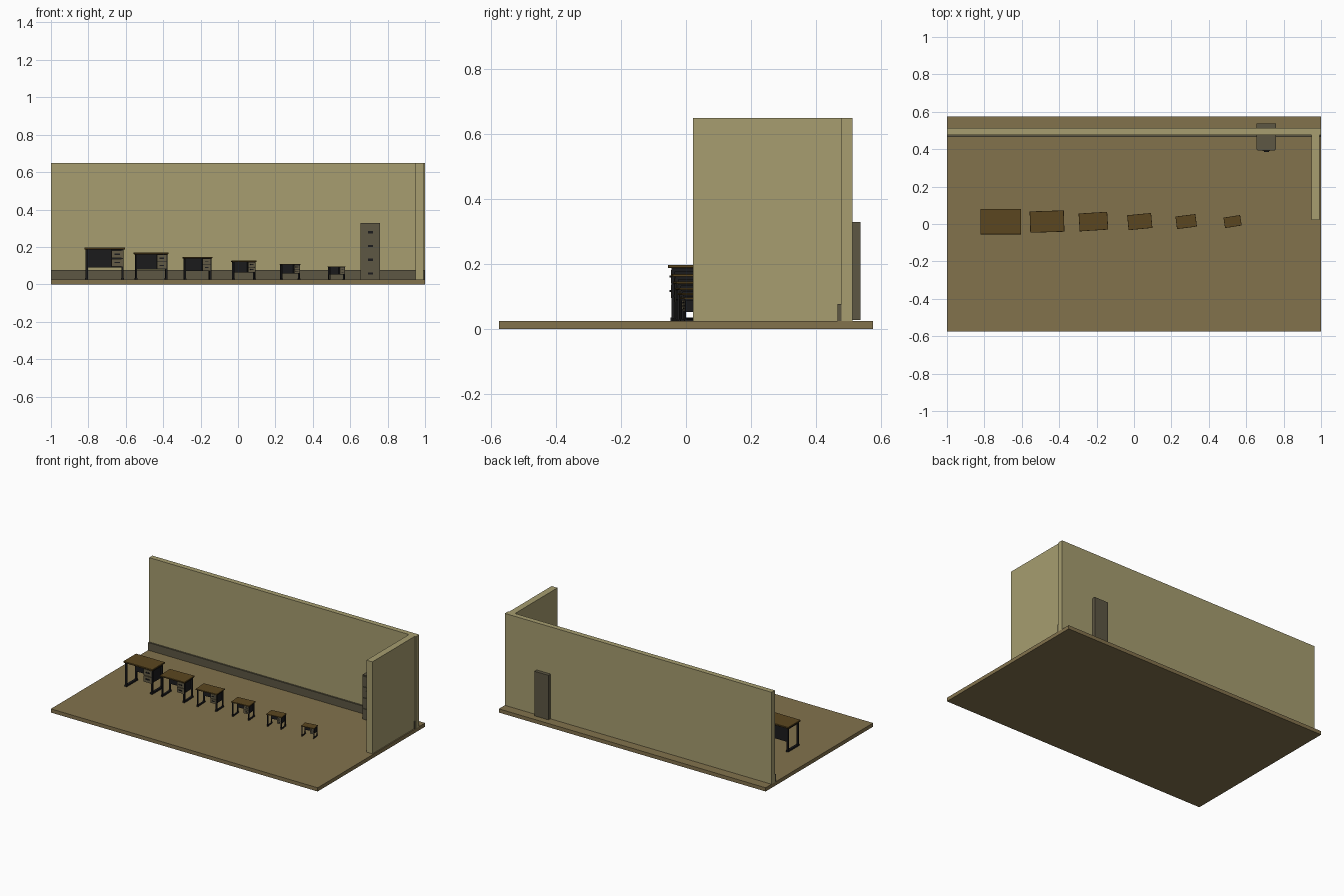
import bpy, bmesh, math
from mathutils import Matrix, Vector

if "Cube" in bpy.data.objects:
    bpy.data.objects.remove(bpy.data.objects["Cube"])


def material(name, rgb):
    m = bpy.data.materials.new(name)
    m.diffuse_color = (*rgb, 1)
    m.use_nodes = True
    m.node_tree.nodes["Principled BSDF"].inputs["Base Color"].default_value = m.diffuse_color
    return m


FLOOR = material("floor_tan", (0.225, 0.168, 0.073))
WALL = material("wall_cream", (0.385, 0.34, 0.162))
METAL = material("cabinet_grey", (0.11, 0.095, 0.057))
WOOD = material("desk_wood", (0.105, 0.062, 0.014))
DRAWER = material("drawer_grey", (0.125, 0.105, 0.06))
BLACK = material("black_steel", (0.011, 0.011, 0.012))


def boxes(name, mat, spans, matrix=Matrix(), bevel=0):
    """One object from boxes given as (x0, x1, y0, y1, z0, z1)."""
    bm = bmesh.new()
    for x0, x1, y0, y1, z0, z1 in spans:
        size = Matrix.Diagonal((x1 - x0, y1 - y0, z1 - z0, 1))
        place = Matrix.Translation(((x0 + x1) / 2, (y0 + y1) / 2, (z0 + z1) / 2))
        bmesh.ops.create_cube(bm, size=1, matrix=place @ size)
    if bevel:
        bmesh.ops.bevel(bm, geom=bm.edges[:], offset=bevel, segments=1, affect='EDGES')
    me = bpy.data.meshes.new(name)
    bm.to_mesh(me)
    bm.free()
    me.materials.append(mat)
    ob = bpy.data.objects.new(name, me)
    ob.matrix_world = matrix
    bpy.context.collection.objects.link(ob)
    return ob


# Room shell
G = 0.025
boxes("floor", FLOOR, [(-1, 1, -0.575, 0.575, 0, G)])
boxes("back_wall", WALL, [(-1, 1, 0.477, 0.512, G, 0.648)])
boxes("side_wall", WALL, [(0.948, 0.992, 0.022, 0.477, G, 0.648)])
boxes("skirting_board", METAL, [(-1, 0.998, 0.466, 0.477, G, 0.077)])

# Filing cabinet with four drawers, pulls and label holders
CX = 0.708
boxes("cabinet_body", METAL, [(CX - 0.052, CX + 0.052, 0.398, 0.536, G + 0.002, 0.329)])
fronts, plates, pulls = [], [], []
for i in range(4):
    z = 0.034 + i * 0.0735
    fronts.append((CX - 0.047, CX + 0.047, 0.392, 0.398, z, z + 0.068))
    plates.append((CX - 0.02, CX + 0.02, 0.389, 0.392, z + 0.012, z + 0.046))
    pulls.append((CX - 0.014, CX + 0.014, 0.386, 0.389, z + 0.018, z + 0.03))
boxes("cabinet_drawers", METAL, fronts)
boxes("cabinet_plates", METAL, plates)
boxes("cabinet_pulls", BLACK, pulls)


def desk(i):
    s = 0.838 ** i
    m = (Matrix.Translation((-0.713 + 0.248 * i, 0.013, G))
         @ Matrix.Rotation(math.radians(1.8 * i), 4, 'Z') @ Matrix.Scale(s, 4))
    n = f"desk_{i + 1}_"
    boxes(n + "top", WOOD, [(-0.109, 0.109, -0.068, 0.068, 0.162, 0.172)], m, 0.0012)
    # Side frames: two posts, a foot bar and a top rail on each side
    frame = []
    for x in (-0.096, 0.096):
        frame += [(x - 0.006, x + 0.006, y - 0.005, y + 0.005, 0.01, 0.155) for y in (-0.052, 0.052)]
        frame.append((x - 0.008, x + 0.008, -0.061, 0.061, 0, 0.01))
        frame.append((x - 0.006, x + 0.006, -0.057, 0.057, 0.152, 0.162))
    boxes(n + "frame", BLACK, frame, m)
    # Modesty panel at the rear and pedestal casing
    boxes(n + "back_panel", BLACK, [(-0.09, 0.09, 0.046, 0.052, 0.064, 0.162)], m)
    boxes(n + "pedestal", BLACK, [(0.035, 0.09, -0.05, 0.046, 0.066, 0.162)], m)
    # Two drawers with pulls
    rows = (0.07, 0.115)
    boxes(n + "drawers", DRAWER,
          [(0.037, 0.097, -0.059, -0.05, z, z + 0.041) for z in rows], m)
    boxes(n + "pulls", BLACK,
          [(0.053, 0.081, -0.063, -0.059, z + 0.018, z + 0.025) for z in rows], m)


for i in range(6):
    desk(i)
